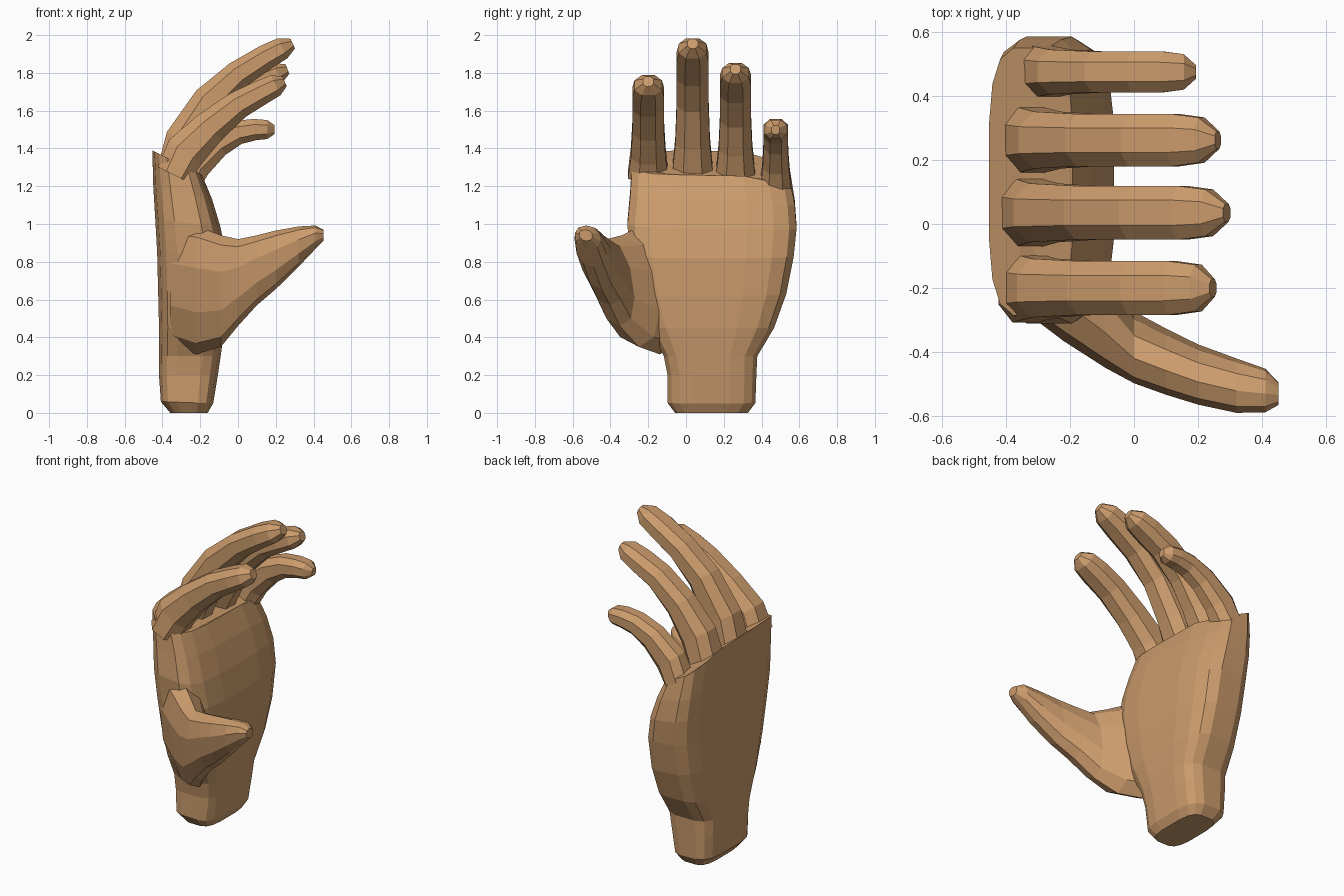
import bpy, bmesh, math
from mathutils import Vector

if "Cube" in bpy.data.objects:
    bpy.data.objects.remove(bpy.data.objects["Cube"])

skin = bpy.data.materials.new("skin")
skin.diffuse_color = (0.60, 0.33, 0.15, 1)
skin.use_nodes = True
skin.node_tree.nodes["Principled BSDF"].inputs["Base Color"].default_value = skin.diffuse_color


def power(v, e):
    return math.copysign(abs(v) ** e, v)


def ring(center, u, v, sides, e):
    """Rounded outline around center, spanned by half-axes u and v."""
    pts = []
    for i in range(sides):
        a = 2 * math.pi * (i + 0.5) / sides
        pts.append(center + u * power(math.cos(a), e) + v * power(math.sin(a), e))
    return pts


def loft(name, rings):
    bm = bmesh.new()
    rows = [[bm.verts.new(p) for p in r] for r in rings]
    n = len(rows[0])
    for a, b in zip(rows, rows[1:]):
        for i in range(n):
            j = (i + 1) % n
            bm.faces.new((a[i], a[j], b[j], b[i]))
    bm.faces.new(rows[0])
    bm.faces.new(rows[-1])
    bmesh.ops.recalc_face_normals(bm, faces=bm.faces)
    me = bpy.data.meshes.new(name)
    bm.to_mesh(me)
    bm.free()
    me.materials.append(skin)
    ob = bpy.data.objects.new(name, me)
    bpy.context.collection.objects.link(ob)
    return ob


# Wrist and palm: back z, back x, front z, front x, y min, y max
palm_rows = [
    (0.00, -.36, 0.00, -.16, -.06, .33), (0.06, -.41, 0.05, -.13, -.10, .37),
    (0.20, -.42, 0.20, -.105, -.10, .375), (0.30, -.42, 0.30, -.09, -.12, .38),
    (0.45, -.42, 0.45, -.07, -.20, .47), (0.65, -.425, 0.62, -.06, -.26, .535),
    (0.85, -.43, 0.82, -.06, -.30, .575), (1.03, -.44, 0.98, -.09, -.315, .59),
    (1.20, -.45, 1.13, -.135, -.30, .58), (1.39, -.455, 1.26, -.19, -.29, .555)]
rings = []
for zb, xb, zf, xf, y0, y1 in palm_rows:
    c = Vector(((xb + xf) / 2, (y0 + y1) / 2, (zb + zf) / 2))
    r = ring(c, Vector((0, (y1 - y0) / 2, 0)),
             Vector(((xf - xb) / 2, 0, (zf - zb) / 2)), 16, 0.55)
    for p in r:  # knuckle line drops towards the little finger
        p.z -= 0.25 * max(0, p.y - 0.28) * max(0, c.z - 0.9) / 0.42
    rings.append(r)
hand = loft("hand", rings)

# Thumb: x, y centre, y radius, z centre, z radius
thumb_rows = [
    (-.36, -.10, .15, .68, .32), (-.22, -.19, .165, .65, .34),
    (-.09, -.295, .145, .645, .295), (0, -.385, .105, .69, .23),
    (.10, -.43, .098, .755, .185), (.20, -.47, .09, .81, .155),
    (.32, -.505, .083, .88, .107), (.41, -.52, .068, .93, .062),
    (.452, -.53, .035, .94, .03)]
parts = [loft("thumb", [
    ring(Vector((x, y, z)), Vector((0, ry, 0)), Vector((0, -0.15 * rz, rz)), 10, 0.9)
    for x, y, ry, z, rz in thumb_rows])]


def finger(name, y, path, thick, width):
    pts = [Vector((x, y, z)) for x, z in path]
    rings = []
    for i, p in enumerate(pts):
        t = (pts[min(i + 1, len(pts) - 1)] - pts[max(i - 1, 0)]).normalized()
        up = Vector((-t.z, 0, t.x))
        rings.append(ring(p, Vector((0, width[i], 0)), up * thick[i], 8, 0.85))
    return loft(name, rings)


# Fingers: centre lines in x, z
thick = (.10, .115, .097, .08, .071, .063, .03)
width = (.115, .098, .09, .09, .09, .078, .03)
fingers = [
    ("index_finger", -.2, 1, [(-.34, 1.26), (-.28, 1.38), (-.15, 1.51), (0, 1.63),
                              (.12, 1.695), (.20, 1.735), (.247, 1.755)]),
    ("middle_finger", .035, 1, [(-.335, 1.28), (-.28, 1.44), (-.15, 1.65), (0, 1.79),
                                (.15, 1.885), (.235, 1.93), (.29, 1.955)]),
    ("ring_finger", .262, .97, [(-.33, 1.26), (-.27, 1.41), (-.15, 1.57), (0, 1.70),
                                (.13, 1.765), (.21, 1.80), (.262, 1.82)]),
    ("little_finger", .475, .76, [(-.29, 1.20), (-.23, 1.32), (-.11, 1.43), (0, 1.485),
                                  (.09, 1.50), (.155, 1.50), (.193, 1.498)])]
for name, y, s, path in fingers:
    k = s * 1.12 if s < .9 else s
    parts.append(finger(name, y, path, [t * k for t in thick], [w * s for w in width]))

# Merge everything into one skin
bpy.context.view_layer.objects.active = hand
for p in parts:
    m = hand.modifiers.new("merge", 'BOOLEAN')
    m.operation = 'UNION'
    m.solver = 'EXACT'
    m.object = p
    bpy.ops.object.modifier_apply(modifier=m.name)
    bpy.data.objects.remove(p)
